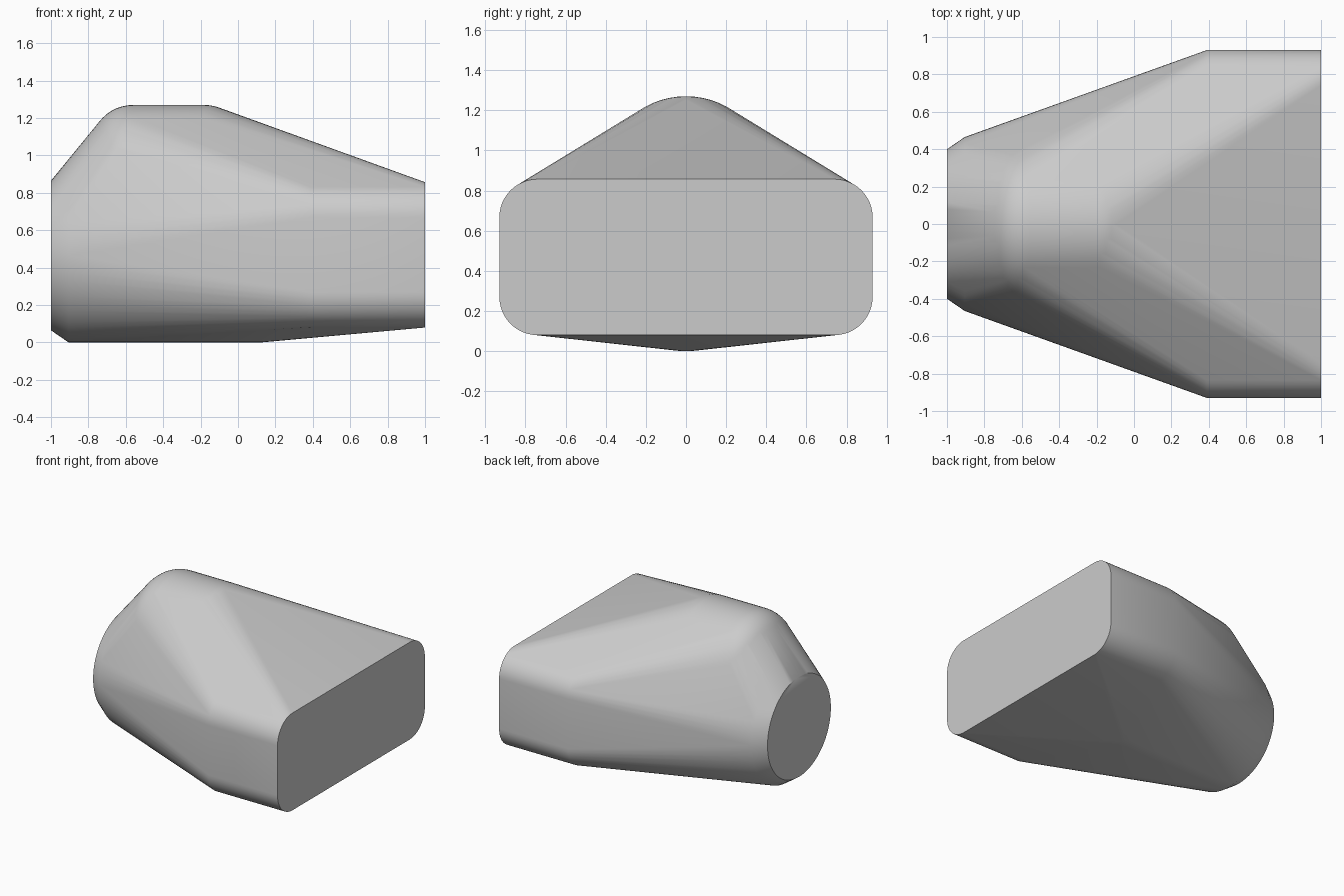
import bpy, bmesh
from math import sin, cos, pi, radians

cube = bpy.data.objects.get("Cube")
if cube:
    bpy.data.objects.remove(cube, do_unlink=True)

SEGMENTS = 64


def ring(x, radius, z):
    """Circle around the long axis."""
    steps = [2 * pi * i / SEGMENTS for i in range(SEGMENTS)]
    return [(x, radius * sin(a), z + radius * cos(a)) for a in steps]


def rounded_rectangle(x, half_width, bottom, top, radius, steps=12):
    """Cross-section with four rounded corners."""
    corners = [(half_width - radius, top - radius), (radius - half_width, top - radius),
               (radius - half_width, bottom + radius), (half_width - radius, bottom + radius)]
    points = []
    for i, (y, z) in enumerate(corners):
        for j in range(steps + 1):
            a = pi / 2 * (i + j / steps)
            points.append((x, y + radius * cos(a), z + radius * sin(a)))
    return points


# Lower barrel with a chamfered nose
points = ring(-1, 0.4, 0.465) + ring(-0.905, 0.465, 0.465) + ring(0.12, 0.465, 0.465)

# Wide rounded block at the rear
for x in (0.39, 1):
    points += rounded_rectangle(x, 0.93, 0.08, 0.857, 0.19)

# Upper barrel with filleted ends
fillet, radius, steps = 0.23, 0.42, 12
for x, side in ((-0.56, -1), (-0.18, 1)):
    for i in range(steps + 1):
        a = pi / 2 * i / steps
        points += ring(x + side * fillet * sin(a), radius - fillet * (1 - cos(a)), 0.85)

# Skin stretched over the three volumes
bm = bmesh.new()
for p in points:
    bm.verts.new(p)
hull = bmesh.ops.convex_hull(bm, input=bm.verts[:])
inside = {g for g in hull["geom_interior"] + hull["geom_unused"]
          if isinstance(g, bmesh.types.BMVert)}
bmesh.ops.delete(bm, geom=list(inside), context="VERTS")
bmesh.ops.dissolve_limit(bm, angle_limit=radians(0.2), verts=bm.verts[:], edges=bm.edges[:])
bmesh.ops.recalc_face_normals(bm, faces=bm.faces[:])
mesh = bpy.data.meshes.new("body_shell")
bm.to_mesh(mesh)
bm.free()
body = bpy.data.objects.new("body_shell", mesh)
bpy.context.collection.objects.link(body)

# Plain grey finish
grey = bpy.data.materials.new("light_grey")
grey.use_nodes = True
color = (0.6, 0.6, 0.6, 1)
grey.diffuse_color = color
grey.node_tree.nodes["Principled BSDF"].inputs["Base Color"].default_value = color
mesh.materials.append(grey)

bpy.context.view_layer.objects.active = body
body.select_set(True)
bpy.ops.object.shade_smooth_by_angle(angle=radians(40))
